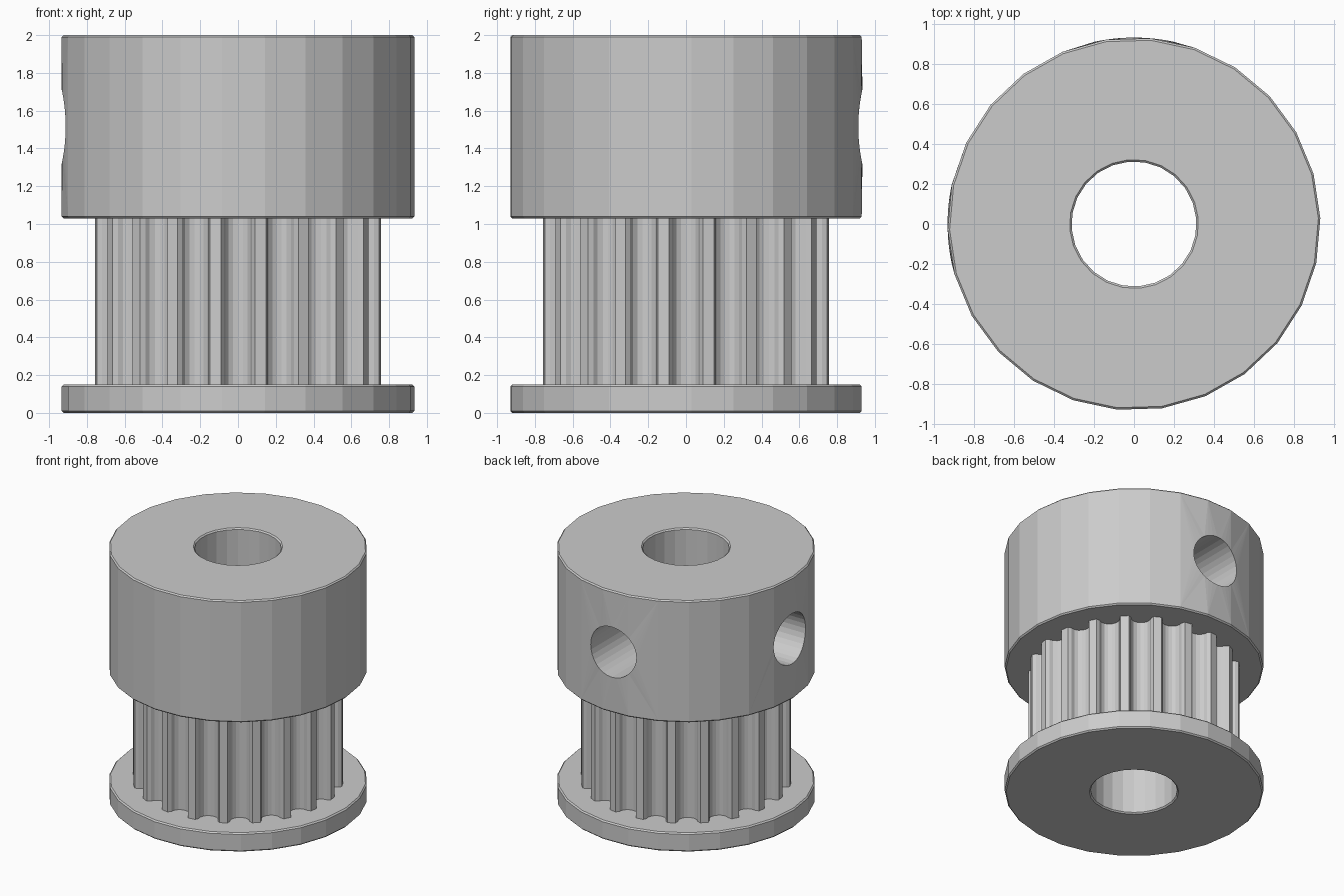
import bpy, bmesh
from math import sin, cos, pi, radians, hypot

if "Cube" in bpy.data.objects:
    bpy.data.objects.remove(bpy.data.objects["Cube"])

R, BORE, CH = 0.934, 0.313, 0.01
HOLE_Z, HOLE_R = 1.515, 0.2


def loft(name, rings):
    """Closed solid through a list of equal-length point rings."""
    bm = bmesh.new()
    loops = [[bm.verts.new(p) for p in ring] for ring in rings]
    n = len(loops[0])
    for a, b in zip(loops, loops[1:]):
        for i in range(n):
            j = (i + 1) % n
            bm.faces.new((a[i], a[j], b[j], b[i]))
    bm.faces.new(loops[0][::-1])
    bm.faces.new(loops[-1])
    bmesh.ops.recalc_face_normals(bm, faces=bm.faces)
    mesh = bpy.data.meshes.new(name)
    bm.to_mesh(mesh)
    bm.free()
    ob = bpy.data.objects.new(name, mesh)
    bpy.context.collection.objects.link(ob)
    return ob


def lathe(name, profile, sides, start=0.0):
    angles = [start + 2 * pi * i / sides for i in range(sides)]
    return loft(name, [[(r * cos(a), r * sin(a), z) for a in angles] for r, z in profile])


def disc(name, z0, z1):
    return lathe(name, [(R - CH, z0), (R, z0 + CH), (R, z1 - CH), (R - CH, z1)], 26, radians(1.8))


def combine(target, tool, operation):
    mod = target.modifiers.new(operation.title(), 'BOOLEAN')
    mod.operation, mod.object, mod.solver = operation, tool, 'EXACT'
    bpy.context.view_layer.objects.active = target
    bpy.ops.object.modifier_apply(modifier=mod.name)
    bpy.data.objects.remove(tool, do_unlink=True)


# Hub with two set screw holes, on the left and at the back
pulley = disc("timing_pulley", 1.03, 2.0)
for axis in ("x", "y"):
    cutter = lathe("screw_hole_cutter", [(HOLE_R, 0.0), (HOLE_R, 1.2)], 32)
    cutter.hide_render = True
    for v in cutter.data.vertices:
        a, b, c = v.co
        v.co = (-c, a, b + HOLE_Z) if axis == "x" else (a, c, HOLE_Z - b)
    bm = bmesh.new()
    bm.from_mesh(cutter.data)
    bmesh.ops.recalc_face_normals(bm, faces=bm.faces)
    bm.to_mesh(cutter.data)
    bm.free()
    combine(pulley, cutter, 'DIFFERENCE')

# Hole rims follow the true round surface of the hub
bm = bmesh.new()
bm.from_mesh(pulley.data)
bmesh.ops.triangulate(bm, faces=[f for f in bm.faces if abs(f.normal.z) < 0.5])
for v in bm.verts:
    r = hypot(v.co.x, v.co.y)
    if r > 0.88 and abs(v.co.z - HOLE_Z) < 0.25:
        v.co.x *= R / r
        v.co.y *= R / r
bm.to_mesh(pulley.data)
bm.free()

# Toothed belt section: 20 rounded grooves
half = [(0.026, 0.667), (0.05, 0.68), (0.067, 0.705), (0.073, 0.733), (0.09, 0.757)]
groove = [(-t, r) for t, r in reversed(half)] + [(0, 0.663)] + half
outline = []
for k in range(20):
    a = k * pi / 10
    outline += [(r * cos(a) - t * sin(a), r * sin(a) + t * cos(a)) for t, r in groove]
teeth = loft("toothed_section", [[(x, y, z) for x, y in outline] for z in (0.1, 1.08)])

# Bottom flange
combine(pulley, teeth, 'UNION')
combine(pulley, disc("flange", 0.0, 0.15), 'UNION')

# Shaft bore, chamfered at both ends
bore = lathe("bore_cutter", [(BORE + 2 * CH, -CH), (BORE, CH), (BORE, 2 - CH),
                             (BORE + 2 * CH, 2 + CH)], 24, radians(5))
bore.hide_render = True
combine(pulley, bore, 'DIFFERENCE')
